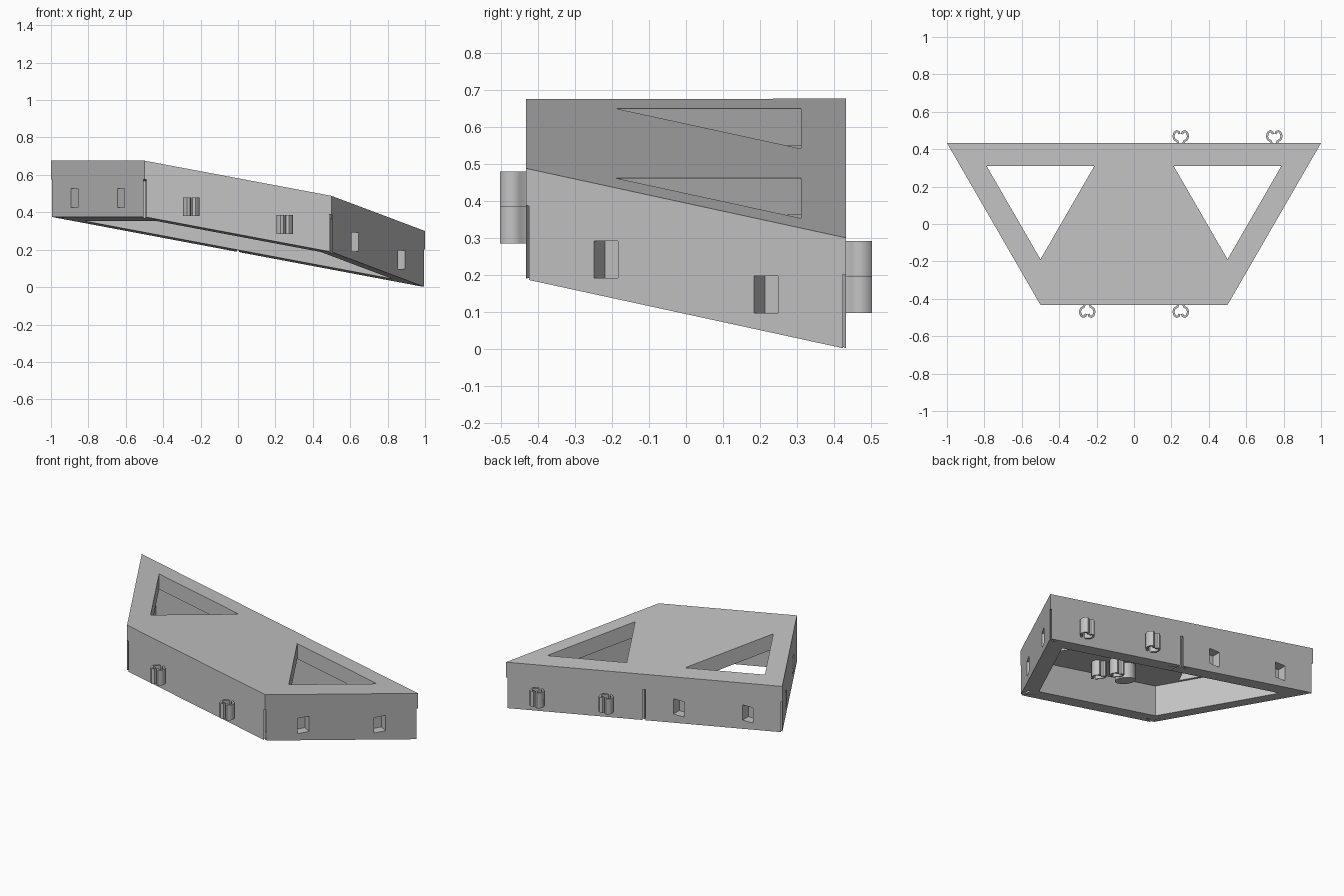
import bpy, bmesh, math
from mathutils import Vector

cube = bpy.data.objects.get("Cube")
if cube:
    bpy.data.objects.remove(cube, do_unlink=True)

grey = bpy.data.materials.new("light_grey")
grey.use_nodes = True
GREY = (0.55, 0.55, 0.55, 1)
grey.diffuse_color = GREY
grey.node_tree.nodes["Principled BSDF"].inputs["Base Color"].default_value = GREY

HALF = math.sqrt(3) / 4        # half the depth of the plan
HEIGHT, WALL, ROOF = 0.3, 0.1, 0.2


def base(x, y):
    """Height of the sloping underside."""
    return 0.235 - 0.188 * x - 0.1085 * y


def level(z):
    return lambda x, y: z


def above(h):
    return lambda x, y: base(x, y) + h


def prism(name, points, low, high):
    """Upright prism over a plan outline, between two height functions."""
    bm = bmesh.new()
    bottom = [bm.verts.new((x, y, low(x, y))) for x, y in points]
    top = [bm.verts.new((x, y, high(x, y))) for x, y in points]
    bm.faces.new(bottom[::-1])
    bm.faces.new(top)
    n = len(points)
    for i in range(n):
        j = (i + 1) % n
        bm.faces.new((bottom[i], bottom[j], top[j], top[i]))
    bmesh.ops.recalc_face_normals(bm, faces=bm.faces)
    mesh = bpy.data.meshes.new(name)
    bm.to_mesh(mesh)
    bm.free()
    obj = bpy.data.objects.new(name, mesh)
    bpy.context.collection.objects.link(obj)
    mesh.materials.append(grey)
    return obj


def cut(target, cutter):
    cutter.hide_render = True
    mod = target.modifiers.new("cut", "BOOLEAN")
    mod.operation, mod.solver, mod.object = "DIFFERENCE", "EXACT", cutter
    bpy.context.view_layer.objects.active = target
    bpy.ops.object.modifier_apply(modifier=mod.name)
    bpy.data.objects.remove(cutter, do_unlink=True)


def strip(start, along, length, width):
    """Plan rectangle running from start in a direction."""
    side = Vector((-along.y, along.x)) * width / 2
    end = start + along * length
    return [tuple(p) for p in (start - side, end - side, end + side, start + side)]


# Corners and the three triangular tiles making up the plan
A, B = Vector((-1, HALF)), Vector((1, HALF))
C, D, M = Vector((0.5, -HALF)), Vector((-0.5, -HALF)), Vector((0, HALF))
tiles = [(A, D, M), (D, C, M), (M, C, B)]

# Hollow shell, open underneath
shell = prism("shell", [A, D, C, B], above(0), above(HEIGHT))
t, r = WALL, math.sqrt(3)
inner = [(-1 + r * t, HALF - t), (-0.5 + t / r, t - HALF),
         (0.5 - t / r, t - HALF), (1 - r * t, HALF - t)]
cut(shell, prism("cavity", inner, above(-0.1), above(ROOF)))

# Triangular openings in the roof of the outer tiles
for tile in (tiles[0], tiles[2]):
    mid = sum(tile, Vector((0, 0))) / 3
    cut(shell, prism("opening", [mid + (p - mid) * 0.577 for p in tile],
                     above(0.1), above(0.5)))

# Thin slots at every tile corner
for tile in tiles:
    mid = sum(tile, Vector((0, 0))) / 3
    for p in tile:
        d = (mid - p).normalized()
        cut(shell, prism("slot", strip(p - d * 0.02, d, 0.1, 0.01),
                         above(-0.1), above(ROOF)))

# Square sockets in the side walls and the right half of the back
for p, q in ((A, D), (C, B), (M, A)):
    edge = (q - p).normalized()
    inward = Vector((-edge.y, edge.x))
    for s in (0.25, 0.75):
        spot = p.lerp(q, s)
        z = base(*spot) + 0.05
        cut(shell, prism("socket", strip(spot - inward * 0.03, inward, 0.09, 0.075),
                         level(z), level(z + 0.1)))


# Curled spring clips, each a pair of mirrored hooks
HALF_CLIP = [(0.013, -0.01), (0.017, 0.008), (0.034, 0.02), (0.039, 0.036),
             (0.034, 0.054), (0.022, 0.064), (0.011, 0.06), (0.007, 0.048)]


def ribbon(path, width):
    """Thick outline following a plan path."""
    left, right = [], []
    for i, p in enumerate(path):
        d = (path[min(i + 1, len(path) - 1)] - path[max(i - 1, 0)]).normalized()
        n = Vector((-d.y, d.x)) * width / 2
        left.append(p + n)
        right.append(p - n)
    return left + right[::-1]


def smooth(obj):
    bpy.ops.object.select_all(action="DESELECT")
    obj.select_set(True)
    bpy.context.view_layer.objects.active = obj
    bpy.ops.object.shade_smooth_by_angle(angle=math.radians(50))


def clip(name, spot, out, low, high):
    for side, word in ((1, "left"), (-1, "right")):
        path = [Vector((spot.x + side * x, spot.y + out * y)) for x, y in HALF_CLIP]
        smooth(prism(f"{name}_{word}_hook", ribbon(path, 0.012), low, high))


for name, p, q, out in (("front_clip", D, C, -1), ("back_clip", M, B, 1)):
    for i, s in enumerate((0.25, 0.75)):
        spot = p.lerp(q, s)
        z = base(*spot) + 0.05
        clip(f"{name}_{i + 1}", spot, out, level(z), level(z + 0.1))

# Fittings hanging under the roof of the middle tile
ring = [Vector((0.06 * math.cos(a), 0.06 * math.sin(a))) + Vector((-0.05, -0.14))
        for a in (math.tau * i / 24 for i in range(24))]
smooth(prism("round_boss", ring, above(0.1), above(ROOF + 0.01)))
for i, spot in enumerate((Vector((0.06, -0.12)), Vector((0.13, -0.2)))):
    clip(f"inner_clip_{i + 1}", spot, 1, above(0.1), above(ROOF + 0.01))
